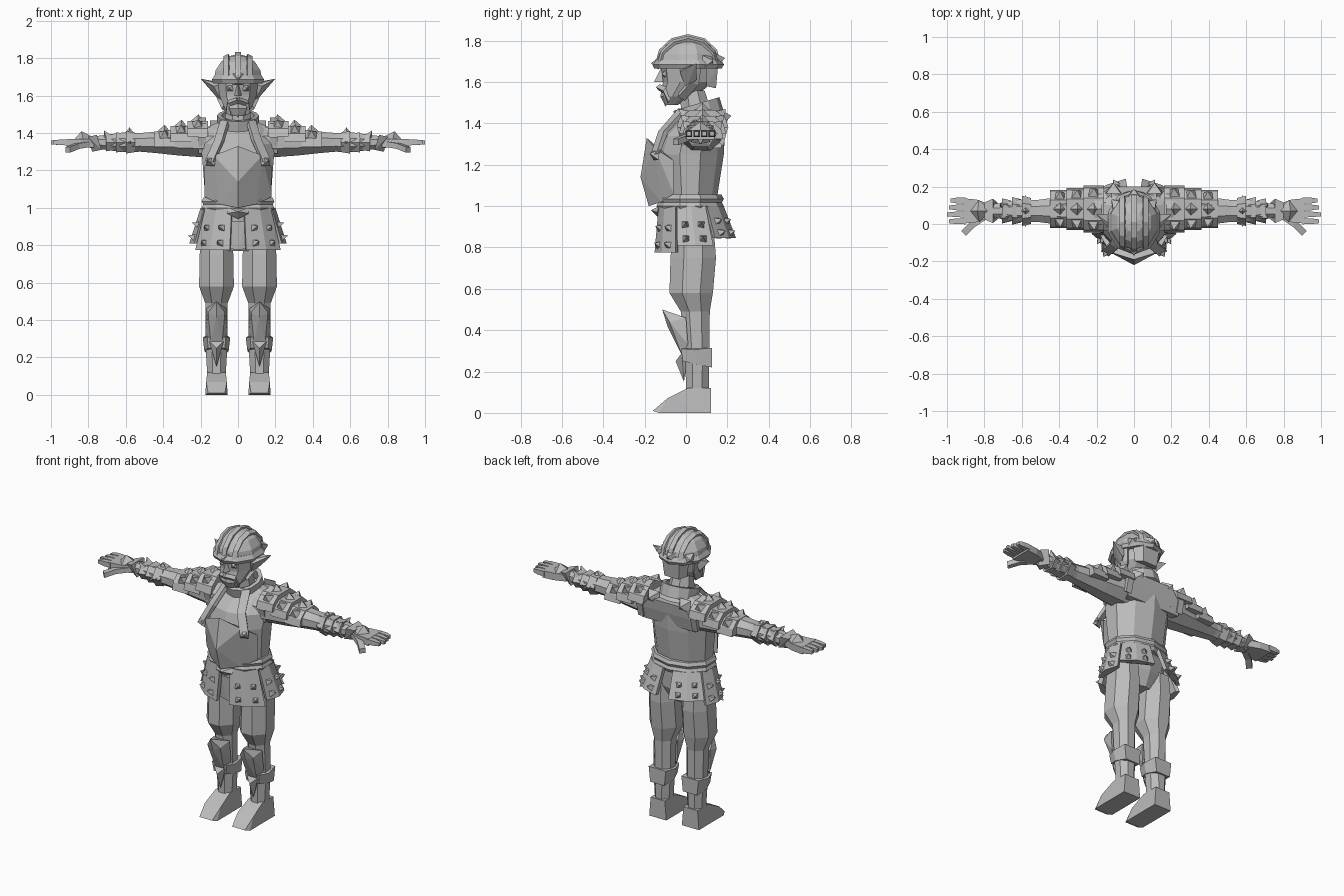
import bpy, bmesh
from math import pi, tau, sin, cos
from mathutils import Vector

if "Cube" in bpy.data.objects:
    bpy.data.objects.remove(bpy.data.objects["Cube"])

grey = bpy.data.materials.new("plain_grey")
grey.use_nodes = True
grey.diffuse_color = (.5, .5, .5, 1)
grey.node_tree.nodes["Principled BSDF"].inputs["Base Color"].default_value = grey.diffuse_color

# Landmarks
HEAD = Vector((0, .01, 1.68))
ARM = Vector((0, .07, 1.35))
LEG = Vector((.115, .045, 0))
WAIST = Vector((0, .02, 0))
SIDES = (-1, 1)


def finish(name, bm, mirror):
    bmesh.ops.recalc_face_normals(bm, faces=bm.faces)
    mesh = bpy.data.meshes.new(name)
    bm.to_mesh(mesh)
    bm.free()
    mesh.materials.append(grey)
    part = bpy.data.objects.new(name, mesh)
    bpy.context.collection.objects.link(part)
    if mirror:
        part.modifiers.new("Mirror", "MIRROR").use_mirror_merge = False


def ring(at, wide, deep, y=0):
    return at, wide, deep, y


def loft(name, *rings, centre=WAIST, sides=8, sideways=False, mirror=False):
    """Skin a stack of rings, upwards or sideways along the arm."""
    bm = bmesh.new()
    grow = 1 / cos(pi / sides)
    loops = []
    for at, wide, deep, shift in rings:
        loop = []
        for i in range(sides):
            angle = tau * (i + .5) / sides
            across = wide * grow * cos(angle)
            y = centre.y + shift + deep * grow * sin(angle)
            spot = (at, y, centre.z + across) if sideways else (centre.x + across, y, at)
            loop.append(bm.verts.new(spot))
        loops.append(loop)
    for low, high in zip(loops, loops[1:]):
        for i in range(sides):
            bm.faces.new((low[i - 1], low[i], high[i], high[i - 1]))
    bm.faces.new(loops[0])
    bm.faces.new(loops[-1])
    finish(name, bm, mirror)


def hulls(name, *groups, mirror=True):
    """One object made of a faceted solid around each group of points."""
    bm = bmesh.new()
    for group in groups:
        spots = dict.fromkeys(tuple(round(c, 4) for c in point) for point in group)
        verts = [bm.verts.new(spot) for spot in spots]
        result = bmesh.ops.convex_hull(bm, input=verts)
        spare = {item for item in result["geom_interior"] + result["geom_unused"]
                 if isinstance(item, bmesh.types.BMVert)}
        bmesh.ops.delete(bm, geom=list(spare), context="VERTS")
    finish(name, bm, mirror)


def pair(x, y, z, centre=WAIST):
    """A point and its reflection, x measured from the centre."""
    return [(centre.x + side * x, y, z) for side in SIDES]


def stud(spot, normal, size, height):
    """Points of a four-sided pyramid."""
    normal, spot = Vector(normal).normalized(), Vector(spot)
    across = normal.orthogonal().normalized()
    if abs(normal.z) < .9:
        across = normal.cross((0, 0, 1)).normalized()
    up = across.cross(normal)
    base = [spot + (across * a + up * b) * size - normal * .01 for a in SIDES for b in SIDES]
    return base + [spot + normal * height]


def band(path, centre, width, depth=.012):
    """Groups of points for a strap along a path, facing away from the centre."""
    path = [Vector(spot) for spot in path]
    ends = []
    for i, spot in enumerate(path):
        out = (spot - Vector(centre)).normalized()
        along = path[min(i + 1, len(path) - 1)] - path[max(i - 1, 0)]
        across = along.cross(out).normalized()
        ends.append([spot + across * width * a + out * depth * b for a in SIDES for b in SIDES])
    return [first + second for first, second in zip(ends, ends[1:])]


def arc(centre, u, v, start, end, steps=6):
    """Points along part of an ellipse with half axes u and v."""
    angles = [start + (end - start) * i / steps for i in range(steps + 1)]
    return [Vector(centre) + Vector(u) * cos(a) + Vector(v) * sin(a) for a in angles]


# Body
loft("torso",
     ring(at=.77, wide=.09, deep=.08), ring(at=.86, wide=.17, deep=.12),
     ring(at=1.05, wide=.175, deep=.125), ring(at=1.25, wide=.19, deep=.155),
     ring(at=1.34, wide=.2, deep=.145, y=.015), ring(at=1.42, wide=.19, deep=.1, y=.055),
     ring(at=1.46, wide=.1, deep=.07, y=.055), sides=10)
hulls("breastplate",
      pair(x=0, y=-.19, z=1.33) + pair(x=0, y=-.22, z=1.14) + pair(x=0, y=-.18, z=1)
      + pair(x=.13, y=-.15, z=1.28) + pair(x=.18, y=-.06, z=1.22)
      + pair(x=.18, y=-.06, z=1.06) + pair(x=.1, y=-.12, z=1.02), mirror=False)
hulls("back_yoke",
      pair(x=.19, y=.17, z=1.28) + pair(x=.18, y=.19, z=1.36) + pair(x=.12, y=.2, z=1.43)
      + pair(x=.16, y=.1, z=1.28) + pair(x=.12, y=.1, z=1.43), mirror=False)
chest = (0, .05, 1.3)
strap = (.07, -.02, 1.46), (.1, -.11, 1.36), (.15, -.15, 1.25)
hulls("chest_straps", *band(strap, chest, width=.025))
hulls("chest_buckles", stud(strap[-1], normal=(.5, -1, .2), size=.025, height=.03))

# Neck and collar
loft("neck", ring(at=1.4, wide=.08, deep=.08, y=.04), ring(at=1.56, wide=.06, deep=.06, y=.01))
neck = (0, .06, 1.46)
hulls("collar", *band(arc(neck, (.1, 0, 0), (0, .1, .03), -pi / 2, pi / 2), neck, width=.035))
hulls("collar_points", stud((.11, .18, 1.43), normal=(0, 1, .2), size=.04, height=.04))

# Head
loft("head",
     ring(at=1.49, wide=.035, deep=.03, y=-.08), ring(at=1.53, wide=.07, deep=.08, y=-.05),
     ring(at=1.6, wide=.1, deep=.115), ring(at=1.72, wide=.11, deep=.13), centre=HEAD, sides=10)
hulls("nose", pair(x=0, y=-.12, z=1.67) + pair(x=0, y=-.155, z=1.6)
      + pair(x=.02, y=-.11, z=1.6), mirror=False)
whiskers = (0, -.13, 1.575), (.045, -.1, 1.56), (.05, -.08, 1.51)
hulls("moustache", *band(whiskers, HEAD, width=.012))
hulls("chin_beard", pair(x=.03, y=-.1, z=1.54) + pair(x=.03, y=-.06, z=1.54)
      + pair(x=0, y=-.12, z=1.53) + pair(x=0, y=-.1, z=1.48), mirror=False)
hulls("eyes", stud((.045, -.11, 1.64), normal=(.3, -1, 0), size=.016, height=.008))
hulls("ears", [(.09, .05, 1.67), (.09, -.03, 1.66), (.09, 0, 1.57),
               (.13, .05, 1.61), (.2, .05, 1.69), (.13, -.03, 1.65)])

# Helmet with brim, ribs and guards
dome = Vector((.13, .15, .14))
loft("helmet", *[ring(at=HEAD.z + dome.z * sin(a), wide=dome.x * cos(a), deep=dome.y * cos(a))
                 for a in (0, .4, .8, 1.2, 1.5)], centre=HEAD, sides=10)
loft("helmet_brim", ring(at=1.665, wide=.13, deep=.155), ring(at=1.685, wide=.14, deep=.165),
     ring(at=1.71, wide=.125, deep=.15), centre=HEAD, sides=10)


def rib(offset, scale):
    centre = HEAD + Vector((offset, 0, 0))
    path = arc(centre, (0, dome.y * scale, 0), (0, 0, dome.z * scale), 0, pi)
    return band(path, HEAD, width=.015)


hulls("helmet_ribs", *rib(offset=0, scale=1), *rib(offset=.06, scale=.9))
hulls("helmet_spikes", *[stud(HEAD + Vector(way), way, size=.03, height=.03)
                         for way in ((0, .15, .03), (.1, .1, .02), (0, -.15, .01))])
hulls("neck_guard", pair(x=.09, y=.1, z=1.68) + pair(x=.06, y=.155, z=1.68)
      + pair(x=.05, y=.145, z=1.57) + pair(x=.08, y=.1, z=1.58), mirror=False)
jaw = (.11, .05, 1.68), (.1, .04, 1.6), (.07, -.02, 1.53)
hulls("cheek_guards", *band(jaw, HEAD, width=.022))

# Belt
for name, z in ("lower_belt", 1), ("upper_belt", 1.035):
    loft(name, *[ring(at=z + lift, wide=.185 + bulge, deep=.145 + bulge)
                 for lift, bulge in ((-.02, 0), (0, .01), (.02, 0))], sides=10)
hulls("belt_buckle", pair(x=.05, y=-.13, z=1) + pair(x=.06, y=-.14, z=.97)
      + pair(x=0, y=-.17, z=.98) + pair(x=0, y=-.13, z=.94), mirror=False)

# Skirt panels with studs
panels, studs = [], []
for side in (-1, 0, 1):
    middle, drop = .95 * side, .19 - .035 * side

    def skirt(turn, fall, out=0):
        angle = middle + .45 * turn
        return Vector(((.185 + .06 * fall + out) * cos(angle),
                       .025 + .02 * fall + (.145 + .04 * fall + out) * sin(angle),
                       1 - drop * fall))

    panels.append([skirt(turn, fall, out) for turn in (-1, 0, 1) for fall in (0, 1)
                   for out in (-.01, .015)])
    studs += [stud(skirt(turn, fall), (cos(middle), sin(middle), .3), size=.024, height=.04)
              for turn in (-.5, .5) for fall in (.48, .84)]
hulls("skirt_panels", *panels)
hulls("skirt_studs", *studs)
hulls("hip_cloth", pair(x=.04, y=-.12, z=.93) + pair(x=.1, y=-.1, z=.79)
      + pair(x=0, y=-.11, z=.775) + pair(x=.06, y=0, z=.8), mirror=False)

# Legs, boots and knee guards
loft("legs",
     ring(at=.03, wide=.055, deep=.06, y=.01), ring(at=.12, wide=.05, deep=.055, y=.01),
     ring(at=.25, wide=.058, deep=.058, y=.01), ring(at=.49, wide=.06, deep=.07),
     ring(at=.58, wide=.093, deep=.105, y=-.02), ring(at=.75, wide=.09, deep=.11, y=-.01),
     ring(at=.88, wide=.08, deep=.1, y=-.01), centre=LEG, mirror=True)
hulls("feet", pair(x=.06, y=-.13, z=0, centre=LEG) + pair(x=.06, y=.12, z=0, centre=LEG)
      + pair(x=.045, y=-.16, z=.01, centre=LEG) + pair(x=.055, y=-.09, z=.07, centre=LEG)
      + pair(x=.05, y=.01, z=.12, centre=LEG) + pair(x=.05, y=.12, z=.12, centre=LEG))
hulls("knee_guards",
      pair(x=0, y=-.115, z=.5, centre=LEG) + pair(x=.045, y=-.08, z=.44, centre=LEG)
      + pair(x=0, y=-.09, z=.42, centre=LEG) + pair(x=.055, y=0, z=.46, centre=LEG)
      + pair(x=.06, y=.01, z=.33, centre=LEG) + pair(x=.03, y=-.02, z=.28, centre=LEG))
hulls("shin_cuffs",
      pair(x=.05, y=-.025, z=.31, centre=LEG) + pair(x=.045, y=-.015, z=.25, centre=LEG)
      + pair(x=.073, y=.04, z=.305, centre=LEG) + pair(x=.065, y=.05, z=.235, centre=LEG)
      + pair(x=.06, y=.125, z=.315, centre=LEG) + pair(x=.05, y=.125, z=.22, centre=LEG))
hulls("shin_points", pair(x=.04, y=-.02, z=.29, centre=LEG) + pair(x=0, y=-.05, z=.25, centre=LEG)
      + pair(x=0, y=-.01, z=.15, centre=LEG) + pair(x=.03, y=.01, z=.28, centre=LEG))

# Arms and hands
loft("arms",
     ring(at=.12, wide=.085, deep=.11), ring(at=.32, wide=.07, deep=.085),
     ring(at=.43, wide=.058, deep=.07), ring(at=.52, wide=.05, deep=.058),
     ring(at=.62, wide=.052, deep=.06), ring(at=.72, wide=.038, deep=.04),
     ring(at=.79, wide=.03, deep=.035), centre=ARM, sideways=True, mirror=True)
hulls("palms", [ARM + Vector((x, half * side, -.005 + .022 * lift)) for lift in SIDES
                for side in SIDES for x, half in ((.77, .035), (.84, .06), (.915, .068))])
hulls("fingers", *[[ARM + Vector((x, (i - 1.5) * .037 + half * side, half * lift))
                    for side in SIDES for lift in SIDES
                    for x, half in ((.9, .016), (.95, .015), (1 - .01 * abs(i - 1), .01))]
                   for i in range(4)])
thumb = (.8, .04, 1.34), (.86, 0, 1.33), (.91, -.05, 1.31)
hulls("thumbs", *band(thumb, (.85, 0, 0), width=.018, depth=.015))

# Bracers and glove plates
for i, name in enumerate(("elbow_band", "forearm_band", "wrist_band")):
    x, size = .575 + .053 * i, .06 - .006 * i
    loft(name, ring(at=x - .024, wide=size - .008, deep=size),
         ring(at=x + .024, wide=size, deep=size + .01),
         centre=ARM, sides=6, sideways=True, mirror=True)
hulls("bracer_spikes", *[stud(ARM + Vector((.58, .055 * turn, .05 - .05 * abs(turn))),
                              normal=(0, turn, 1 - abs(turn)), size=.022, height=.03)
                         for turn in (-1, 0, 1)],
      *[stud(ARM + Vector((.7, .03 * side, .035)), (.6, .3 * side, 1), size=.018, height=.035)
        for side in SIDES])
hulls("glove_cuffs", [ARM + Vector((x, half * side, z)) for side in SIDES for x, half, z in
                      ((.73, .045, -.04), (.755, .065, .04), (.8, .045, .03), (.78, 0, -.05))])
hulls("glove_plates", stud(ARM + Vector((.83, 0, .025)), (.2, 0, 1), size=.042, height=.035))

# Layered shoulder plates with spikes
plates, spikes = [], []
for i in range(3):
    centre = ARM + Vector((.215 + .09 * i, .01, .135 - .028 * i))
    half = .125 - .012 * i
    plates.append([centre + Vector((.055 * end, half * spread * side, -drop))
                   for end in SIDES for side in SIDES
                   for spread, drop in ((.48, .02), (.9, .06), (1, .105))])
    spikes += [stud(centre + Vector((0, half * .7 * turn, -.02 - .02 * abs(turn))),
                    normal=(-.1, turn, 1), size=.03, height=.035) for turn in (-1, 0, 1)]
hulls("shoulder_plates", *plates)
hulls("shoulder_spikes", *spikes)
shoulder = (.19, .08, 1.36)
hulls("shoulder_trim", *band(arc(shoulder, (0, .11, 0), (0, 0, .11), -.6, pi + .6),
                             shoulder, width=.02))
